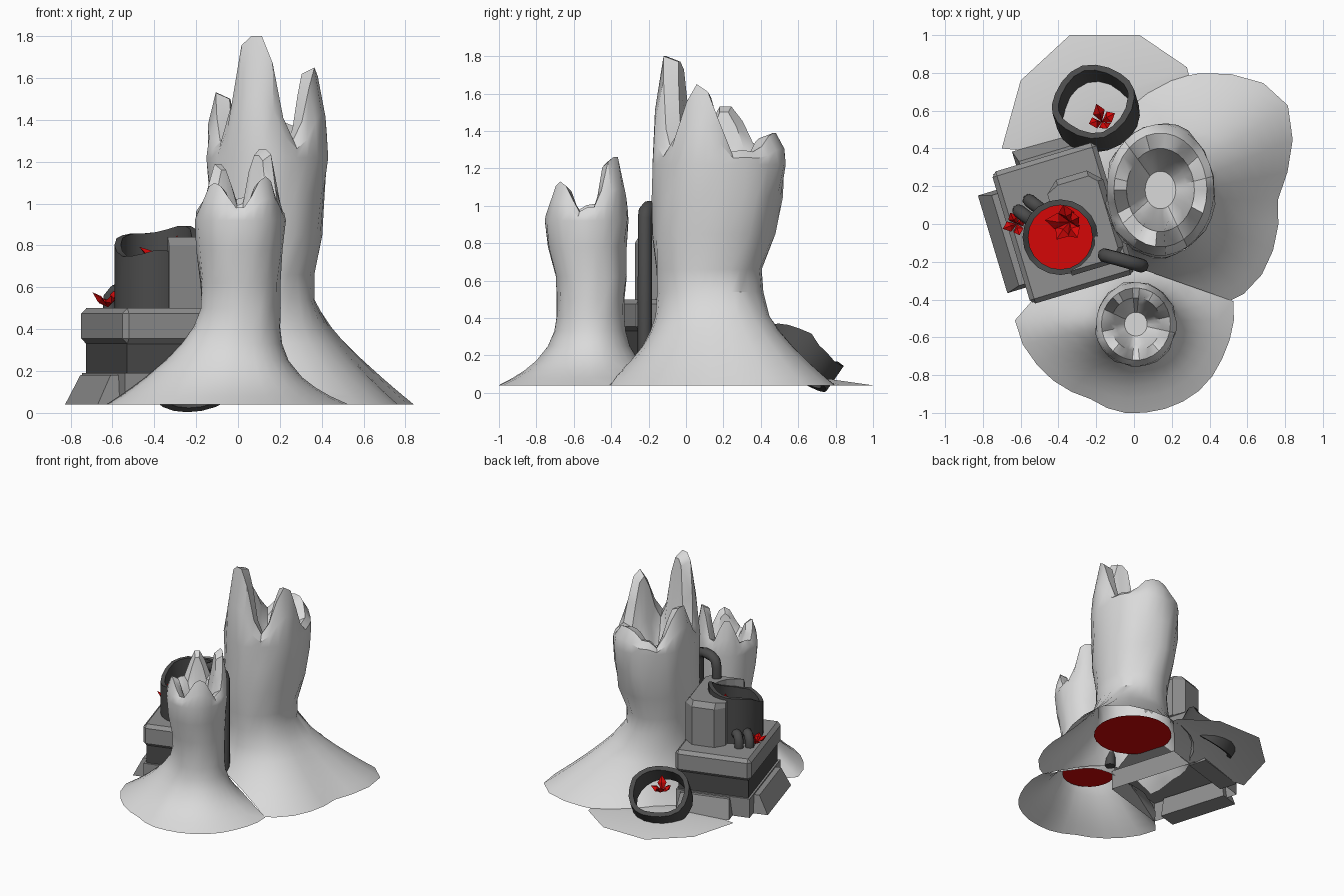
import bpy, bmesh, math, random
from math import sin, cos, radians, tau
from mathutils import Vector, Matrix

random.seed(4)
cube = bpy.data.objects.get("Cube")
if cube:
    bpy.data.objects.remove(cube, do_unlink=True)


def material(name, rgb):
    m = bpy.data.materials.new(name)
    m.use_nodes = True
    m.diffuse_color = (*rgb, 1)
    m.node_tree.nodes["Principled BSDF"].inputs["Base Color"].default_value = (*rgb, 1)
    return m


BARK = material("pale_bark", (0.7, 0.7, 0.7))
STONE = material("grey_stone", (0.28, 0.28, 0.28))
IRON = material("dark_iron", (0.07, 0.07, 0.07))
RED = material("red", (0.66, 0.002, 0.002))


def make(name, verts, faces, mat, matrix=None, smooth=None, bevel=0):
    me = bpy.data.meshes.new(name)
    me.from_pydata([tuple(v) for v in verts], [], faces)
    me.materials.append(mat)
    ob = bpy.data.objects.new(name, me)
    bpy.context.collection.objects.link(ob)
    if matrix:
        ob.matrix_world = matrix
    if bevel:
        mod = ob.modifiers.new("bevel", "BEVEL")
        mod.width, mod.segments = bevel, 1
    if smooth:
        bpy.ops.object.select_all(action="DESELECT")
        ob.select_set(True)
        bpy.context.view_layer.objects.active = ob
        bpy.ops.object.shade_smooth_by_angle(angle=radians(smooth))
    return ob


def loft(rings, closed=False, cap=False):
    """Quads between rings of equal length, optionally looped or capped."""
    n = len(rings[0])
    verts = [v for r in rings for v in r]
    faces = []
    for k in range(len(rings) if closed else len(rings) - 1):
        a, b = k * n, (k + 1) % len(rings) * n
        for i in range(n):
            j = (i + 1) % n
            faces.append((a + i, a + j, b + j, b + i))
    if cap:
        faces.append(tuple(range(len(verts) - n, len(verts))))
    return verts, faces


def disc(name, x, y, z, r, mat):
    pts = [(x + r * cos(tau * i / 24), y + r * sin(tau * i / 24), z) for i in range(24)]
    make(name, pts, [tuple(range(24))], mat)


def polar_reach(points, c, t):
    """Distance from c to a star-shaped outline in direction t."""
    polar = sorted((math.atan2(y - c[1], x - c[0]) % tau, math.hypot(x - c[0], y - c[1]))
                   for x, y in points)
    polar = [(polar[-1][0] - tau, polar[-1][1])] + polar + [(polar[0][0] + tau, polar[0][1])]
    for (a, ra), (b, rb) in zip(polar, polar[1:]):
        if a <= t <= b:
            return ra + (rb - ra) * (t - a) / max(b - a, 1e-6)
    return polar[0][1]


def trunk(name, levels, outline, flare, spikes, rim, floor, side):
    """Broken hollow trunk: flared skirt, waisted body, splintered top."""
    n = 30
    angles = [tau * i / n for i in range(n)]
    z0, cx, cy, rx, ry = levels[0]
    ridge, straight, hollow = flare
    rings = []
    for z in (0.04, 0.08, 0.12, 0.17, 0.25, 0.33, 0.41):
        ring = []
        for t in angles:
            power = hollow - (hollow - straight) * max(0, cos(t - radians(ridge)))
            f = ((z0 - z) / (z0 - 0.04)) ** power
            body = Vector((cx + rx * cos(t), cy + ry * sin(t), z))
            reach = polar_reach(outline, (cx, cy), t)
            foot = Vector((cx + reach * cos(t), cy + reach * sin(t), z))
            ring.append(body.lerp(foot, f))
        rings.append(ring)
    for z, lx, ly, ax, ay in levels:
        wob = [1 + random.uniform(-0.03, 0.03) for _ in angles]
        rings.append([Vector((lx + ax * w * cos(t), ly + ay * w * sin(t), z))
                      for t, w in zip(angles, wob)])
    tops = []
    for t in angles:
        z = rim + random.uniform(-0.03, 0.03)
        for deg, height, flat, wide in spikes:
            d = abs((math.degrees(t) - deg + 180) % 360 - 180)
            z = max(z, rim + (height - rim) * min(1, (wide - d) / (wide - flat)))
        tops.append(z)
    z1, cx, cy, rx, ry = levels[-1]

    def crown(scale, height):
        return [Vector((cx + rx * scale * cos(t), cy + ry * scale * sin(t), height(h)))
                for t, h in zip(angles, tops)]
    rings += [crown(0.98, lambda h: (z1 + h) / 2), crown(0.85, lambda h: h),
              crown(0.62, lambda h: h - 0.03), crown(0.48, lambda h: floor + 0.35 * (h - floor)),
              crown(0.28, lambda h: floor)]
    ob = make(name, *loft(rings, cap=True), BARK, smooth=38)
    # the two skirts meet along one crease
    bm = bmesh.new()
    bm.from_mesh(ob.data)
    bmesh.ops.bisect_plane(bm, geom=bm.verts[:] + bm.edges[:] + bm.faces[:], clear_outer=True,
                           plane_co=(0.1, -0.26, 0), plane_no=Vector((0.35, 1, 0)) * side)
    bm.to_mesh(ob.data)
    bm.free()


# Tall and short trunks
trunk("tall_trunk",
      [(0.54, 0.13, 0.13, 0.24, 0.28), (0.66, 0.12, 0.12, 0.245, 0.28),
       (0.85, 0.13, 0.15, 0.275, 0.325), (1.05, 0.135, 0.17, 0.28, 0.345),
       (1.22, 0.14, 0.18, 0.29, 0.355)],
      [(0.83, 0.6), (0.76, 0.71), (0.62, 0.77), (0.29, 0.79), (0.76, 0.15), (0.69, -0.25),
       (0.53, -0.41), (0.1, -0.4), (-0.2, -0.3), (-0.25, 0.1), (-0.15, 0.45), (0.05, 0.7)],
      (25, 1.25, 2.2),
      [(256, 1.8, 14, 38), (338, 1.65, 7, 34), (172, 1.53, 8, 34), (78, 1.39, 14, 38)],
      1.28, 1.1, -1)
trunk("short_trunk",
      [(0.5, 0.01, -0.51, 0.19, 0.18), (0.62, 0.01, -0.51, 0.19, 0.19),
       (0.78, 0.01, -0.53, 0.205, 0.21), (0.92, 0.01, -0.53, 0.215, 0.225)],
      [(0.53, -0.41), (0.48, -0.68), (0.37, -0.86), (0.19, -0.97), (0.03, -1), (-0.06, -1),
       (-0.24, -0.92), (-0.56, -0.68), (-0.63, -0.56), (-0.63, -0.5), (-0.55, -0.43),
       (-0.3, -0.2), (0.1, -0.1), (0.35, -0.2)],
      (185, 1.6, 3.4),
      [(52, 1.26, 14, 36), (125, 1.19, 8, 34), (312, 1.13, 8, 34), (228, 1.1, 8, 36)],
      0.98, 0.86, 1)
disc("tall_trunk_underside", 0.13, 0.14, 0.27, 0.28, RED)
disc("short_trunk_underside", 0, -0.51, 0.28, 0.19, RED)

# Low mound behind the trunks
edge = [(0.28, 0.83), (0.03, 1), (-0.34, 1), (-0.6, 0.76), (-0.7, 0.4), (-0.3, 0.36),
        (0, 0.45), (0.29, 0.79)]
m = len(edge)
make("ground_mound", [(x, y, 0.04) for x, y in edge] + [(-0.2, 0.65, 0.09)],
     [(i, (i + 1) % m, m) for i in range(m)], BARK, smooth=38)

# Stone pedestal, in its own turned frame
PED = Matrix.Translation((-0.375, 0.005, 0)) @ Matrix.Rotation(radians(16.8), 4, "Z")


def block(name, x0, x1, y0, y1, z0, z1, taper=(0, 0, 0, 0), bevel=0, mat=STONE, bottom=True):
    a, b, c, d = taper
    low = [(x0, y0, z0), (x1, y0, z0), (x1, y1, z0), (x0, y1, z0)]
    top = [(x0 + a, y0 + c, z1), (x1 - b, y0 + c, z1), (x1 - b, y1 - d, z1), (x0 + a, y1 - d, z1)]
    verts, faces = loft([low, top], cap=True)
    make(name, verts, faces + [(3, 2, 1, 0)] * bottom, mat, PED, bevel=bevel)


block("pedestal_base", -0.28, 0.28, -0.355, 0.355, 0.04, 0.19, bottom=False)
block("pedestal_middle", -0.265, 0.265, -0.34, 0.34, 0.19, 0.335, mat=IRON, bottom=False)
block("pedestal_slab", -0.288, 0.288, -0.365, 0.365, 0.33, 0.5, bevel=0.025)
block("right_foot", -0.39, -0.24, -0.27, 0.27, 0.04, 0.18, (0.07, 0, 0.02, 0.02))
block("back_foot", -0.15, 0.26, 0.3, 0.44, 0.04, 0.18, (0.02, 0.02, 0, 0.06))

# Chamfered stone hugging the pot
POT = Vector((-0.036, -0.067))
shape = [(-0.036, -0.28), (0.2, -0.28), (0.27, -0.21), (0.27, 0.16), (0.2, 0.23), (0.03, 0.23),
         (-0.036, 0.17)]
shape += [(POT.x + 0.185 * cos(radians(a)), POT.y + 0.185 * sin(radians(a)))
          for a in range(90, -91, -20)]
lip = [(min(x, 0.24), max(-0.255, min(y, 0.2))) for x, y in shape]
make("pot_support", *loft([[(x, y, 0.5) for x, y in shape], [(x, y, 0.8) for x, y in shape],
                           [(x, y, 0.84) for x, y in lip]], cap=True), STONE, PED)


# Iron pots with worn, slanting rims
def pot(name, r, wall, height, slant, wear, matrix):
    n = 20
    rim = [height + slant * sin(tau * i / n + 0.35) + wear * sin(3 * tau * i / n)
           + random.uniform(-0.4, 0.4) * wear for i in range(n)]

    def ring(radius, top):
        return [(radius * cos(tau * i / n), radius * sin(tau * i / n), rim[i] if top else 0)
                for i in range(n)]
    rings = [ring(r, False), ring(r, True), ring(r - wall, True), ring(r - wall, False)]
    make(name, *loft(rings, closed=True), IRON, matrix, smooth=35)


pot("standing_pot", 0.2, 0.03, 0.32, 0.065, 0.015, Matrix.Translation((-0.39, -0.07, 0.5)))
disc("pot_liquid", -0.39, -0.07, 0.69, 0.175, RED)
tilt = Vector((-0.17, 0.56, 0.81)).to_track_quat("Z", "Y").to_matrix().to_4x4()
pot("fallen_pot", 0.225, 0.035, 0.15, 0, 0.02, Matrix.Translation((-0.19, 0.565, 0.135)) @ tilt)


# Bent iron tubes
def tube(name, points, r):
    cu = bpy.data.curves.new(name, "CURVE")
    cu.dimensions = "3D"
    cu.bevel_depth, cu.bevel_resolution, cu.use_fill_caps = r, 2, True
    sp = cu.splines.new("POLY")
    sp.points.add(len(points) - 1)
    for p, co in zip(sp.points, points):
        p.co = (*co, 1)
        p.radius = 1
    sp.use_smooth = True
    cu.materials.append(IRON)
    bpy.context.collection.objects.link(bpy.data.objects.new(name, cu))


tube("bent_pipe", [(0.04, -0.22, 0.2), (0.04, -0.22, 0.93), (0.02, -0.215, 0.975),
                   (-0.03, -0.2, 0.99), (-0.1, -0.18, 0.99), (-0.14, -0.17, 0.97),
                   (-0.155, -0.165, 0.92), (-0.155, -0.165, 0.8)], 0.038)
for k, (x, y) in enumerate([(-0.585, 0.05), (-0.53, 0.105)]):
    tube(f"pot_hook_{k + 1}", [(x + 0.04, y - 0.03, 0.57), (x + 0.02, y - 0.015, 0.585),
                               (x, y, 0.58), (x - 0.025, y + 0.02, 0.55),
                               (x - 0.025, y + 0.02, 0.5)], 0.035)


# Red blossoms of thick pointed petals
def blossom(name, at, facing, size, petals=4):
    verts, faces = [], []
    for i in range(petals):
        t = tau * i / petals + 0.4
        out = Vector((cos(t), sin(t), 0.8 + 0.5 * (i % 2)))
        side = Vector((-sin(t), cos(t), 0)) * 0.45 * size
        up = Vector((-cos(t), -sin(t), 1)) * 0.18 * size
        mid = out * size * 0.55
        b = len(verts)
        verts += [Vector(), mid + side, out * size, mid - side, mid + up, mid - up]
        for j in range(4):
            p, q = b + j, b + (j + 1) % 4
            faces += [(p, q, b + 4), (q, p, b + 5)]
    rot = Vector(facing).to_track_quat("Z", "Y").to_matrix().to_4x4()
    make(name, verts, faces, RED, Matrix.Translation(at) @ rot)


blossom("liquid_blossom", (-0.34, 0.01, 0.695), (-0.3, -0.1, 1), 0.1, 5)
blossom("slab_blossom", (-0.62, 0, 0.505), (-0.2, 0, 1), 0.065)
blossom("fallen_pot_blossom", (-0.17, 0.54, 0.2), (0, 0.3, 0.9), 0.075)
